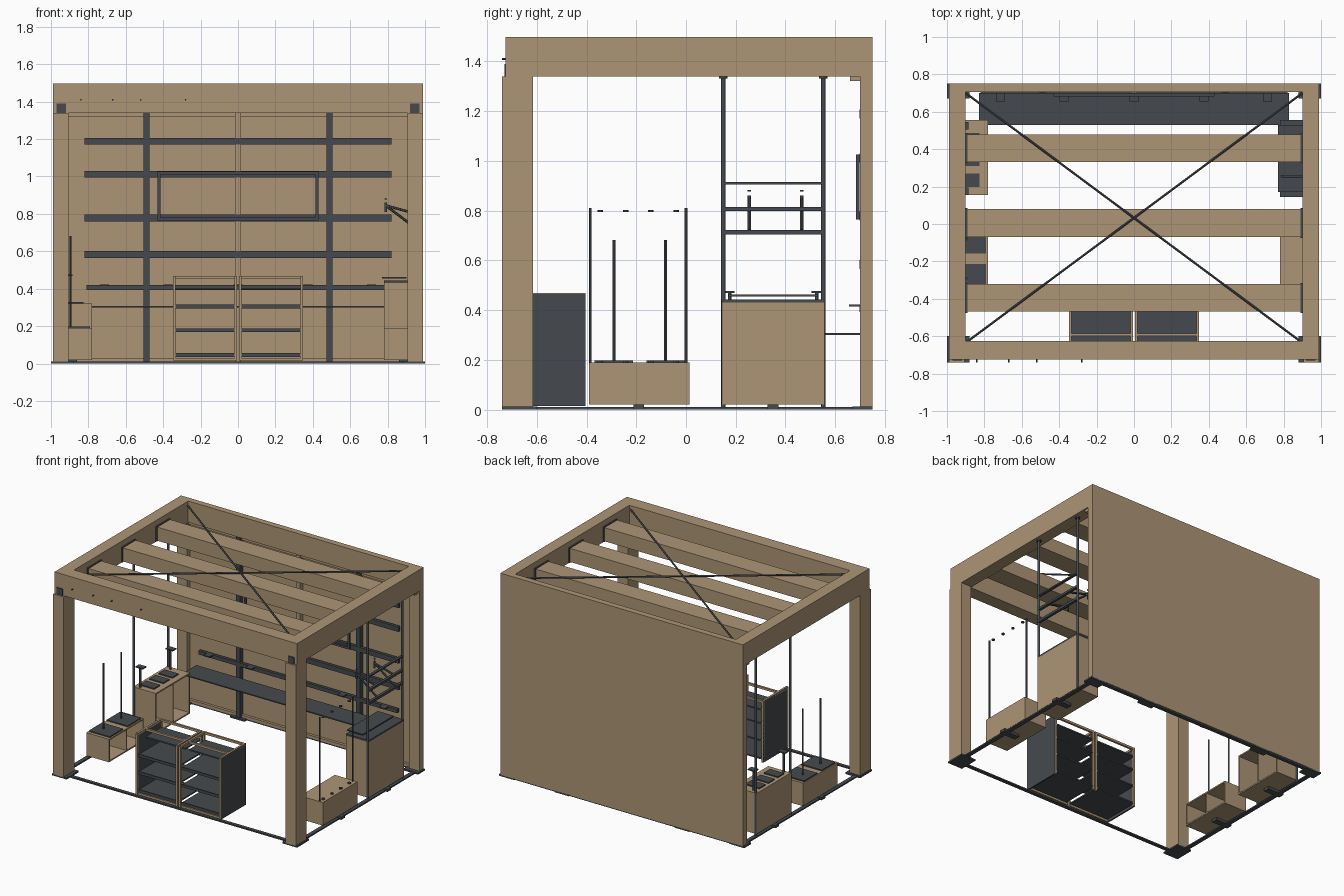
import bpy
from mathutils import Vector

if "Cube" in bpy.data.objects:
    bpy.data.objects.remove(bpy.data.objects["Cube"], do_unlink=True)


def material(name, rgb):
    m = bpy.data.materials.new(name)
    m.use_nodes = True
    m.diffuse_color = (*rgb, 1)
    m.node_tree.nodes["Principled BSDF"].inputs["Base Color"].default_value = (*rgb, 1)
    return m


wood = material("warm_wood", (.42, .3, .18))
steel = material("dark_steel", (.06, .068, .077))


def around(middle, half):
    """Range centred on a value."""
    return middle - half, middle + half


def up(start, size):
    """Range that starts at a value and has a given size."""
    return start, start + size


def box(name, mat, x, y, z):
    """Box filling the given ranges."""
    bpy.ops.mesh.primitive_cube_add(size=1)
    part = bpy.context.object
    part.name = name
    part.location = [sum(limits) / 2 for limits in (x, y, z)]
    part.scale = [abs(limits[1] - limits[0]) for limits in (x, y, z)]
    part.data.materials.append(mat)


def box_pair(name, mat, x, y, z):
    """The same box on the left and on the right."""
    box("left_" + name, mat, x, y, z)
    box("right_" + name, mat, (-x[0], -x[1]), y, z)


def rod(name, start, end, radius):
    """Round steel bar between two points."""
    start, end = Vector(start), Vector(end)
    bpy.ops.mesh.primitive_cylinder_add(radius=radius, depth=(end - start).length, vertices=12)
    part = bpy.context.object
    part.name = name
    part.location = (start + end) / 2
    part.rotation_euler = (end - start).to_track_quat("Z", "Y").to_euler()
    part.data.materials.append(steel)
    bpy.ops.object.shade_smooth_by_angle()


def pole(name, x, y, bottom, top, radius):
    rod(name, (x, y, bottom), (x, y, top), radius)


# Shared sizes
side, inner_side = .99, .905
front, back = -.74, .75
beam_low, beam_high = .01 + 1.33, 1.497
thin, board = .008, .01
ground = (0, .012)
beam_z = (beam_low, beam_high)
post_z = (board, beam_low)
whole_width = (-side, side)
side_x = (inner_side, side)
crate_top, crate_x = .19, (.78, .965)


def open_crate(name, direction, y, top):
    """Wooden crate, open towards the middle, with one divider."""
    inner, outer = [direction * value for value in crate_x]
    base = 2 * board
    box(name + "_back", wood, (outer - direction * board, outer), y, (base, top))
    for level in (base, top - board):
        box(name + "_panel", wood, (inner, outer), y, up(level, board))
    for start in (y[0], sum(y) / 2, y[1] - board):
        box(name + "_upright", wood, (inner, outer), up(start, board), (base, top))


# Roof frame and posts
box_pair("side_beam", wood, (.9, side), (front + .015, back), beam_z)
box_pair("front_post", wood, side_x, (front, -.615), post_z)
box_pair("back_post", wood, side_x, (.7, back - board), post_z)
box_pair("corner_plate", steel, (.92, .97), up(front + board, thin), up(beam_low, .05))
box_pair("front_foot", steel, (.88, 1), (front, -.6), ground)
box_pair("back_foot", steel, (.88, 1), (.67, back), ground)
box_pair("knee_block", wood, (.91, .98), (.66, .7), (.02 + 1.3, beam_low))
box("front_beam", wood, whole_width, (front + .015, -.625), beam_z)
box("back_beam", wood, whole_width, (.705, back), beam_z)
for y in (-.395, .005, .405):
    box("cross_beam", wood, around(0, .89), around(y, .074), (1.35, 1.45))
    box_pair("hanger_plate", steel, (.89, .9), around(y, .08), (1.345, 1.455))
for end in (-.9, .9):
    rod("roof_brace", (end, .7, 1.465), (-end, -.635, 1.465), .006)
for x in (-.84, -.67, -.52, -.28):
    rod("beam_screw", (x, front, 1.41), (x, front + .02, 1.41), .004)

# Floor rails and levelling pads
box_pair("side_floor_rail", steel, around(.96, .015), (-.7, back), (0, board))
for y in (-.19, .35):
    box_pair("side_floor_pad", steel, (.86, side), around(y, .022), (0, 2 * board))
box_pair("back_floor_pad", steel, around(.49, .06), (.69, back), ground)
for name, y in (("front", -.69), ("back", .73)):
    box(name + "_floor_rail", steel, around(0, inner_side), around(y, .013), (0, board))

# Back wall with its rails
wall_face, rail_y = .735, (.698, .72)
box("back_wall", wood, whole_width, (wall_face, back), post_z)
box("wall_stud", wood, around(0, .015), (.7, wall_face), post_z)
for z in (board, beam_low - 2 * board):
    box("wall_batten", wood, around(0, inner_side), (.715, wall_face), up(z, 2 * board))
box_pair("wall_upright", steel, around(.49, .016), (.7, wall_face), post_z)
for z in (.583, .778, 1.012, 1.188):
    box("wall_rail", steel, around(0, .82), rail_y, around(z, .018))
box("low_wall_rail", steel, around(0, .81), rail_y, (.392, .42))
box("wall_shelf", steel, around(0, .83), (.53, .7), up(.3, thin))
for x in (-.715, -.375, 0, .375, .715):
    box("rail_bracket", steel, around(x, .024), (.655, .7), up(.415, thin))

# Hanging frame on the wall
frame_y, frame_bar = (.683, .698), .016
for z in (.765, 1.01):
    box("hanging_frame_bar", steel, around(0, .43), frame_y, up(z, frame_bar))
box_pair("hanging_frame_side", steel, up(.414, frame_bar), frame_y, (.77, 1.02))

# Full height poles
pole_x, pole_ends = .955, (.15, .552)
for x in (-pole_x, pole_x):
    for y in pole_ends:
        pole("tall_pole", x, y, 0, beam_low, .009)
        pole("pole_cap", x, y, beam_low - board, beam_low, .017)

# Counter with a rack above
counter_y, counter_top = (.145, .555), .43
box("counter", wood, crate_x, counter_y, (.02, counter_top))
box("counter_slab", steel, crate_x, counter_y, up(counter_top, .013))
box("counter_tray", steel, (.77, .9), (.17, .53), up(.454, thin))
for z, half in ((.713, .009), (.807, .008), (.91, .005)):
    box("rack_bar", steel, around(pole_x, board), pole_ends, around(z, half))
arm_x, arm_z, arm_radius = .79, .845, .007
for y in (.255, .465):
    for name, z in (("rack_arm", .72), ("rack_brace", .8)):
        rod(name, (pole_x, y, z), (arm_x, y, arm_z), arm_radius)
    pole("rack_hook", arm_x, y, .81, .86, arm_radius)
    pole("rack_button", arm_x, y, .876, .882, arm_radius)

# Crates along both sides
low_crate_y, back_crate_y, back_crate_top = (-.39, .015), (.155, .555), .32
open_crate("left_low_crate", 1, low_crate_y, crate_top)
open_crate("right_low_crate", -1, low_crate_y, crate_top)
open_crate("right_back_crate", -1, back_crate_y, back_crate_top)

# Stands on the low crates
display_x, slim = .937, .006
for y in (-.385, 0):
    pole("display_pole", display_x, y, crate_top, .81, slim)
for y in (-.345, -.243, -.142, -.04):
    for z in (crate_top, .795):
        pole("display_disc", display_x, y, z, z + thin, .011)
for y in (-.29, -.082):
    box("pole_base", steel, (-.96, -.79), around(y, .077), up(crate_top, thin))
    pole("short_pole", -.895, y, crate_top, .682, slim)

# Fittings on the back crate
for y in (.235, .345, .45):
    box("crate_inset", steel, (-.94, -.825), around(y, .036), up(back_crate_top, thin))
for y in (.175, .525):
    pole("tee_stand", -.92, y, back_crate_top, .47, arm_radius)
    box("tee_top", steel, around(-.915, .03), around(y, .021), up(.468, thin))

# Front shelf unit: two open bays with a wooden frame
unit_front, unit_back, unit_half = -.69, -.405, .348
unit_y, unit_z, rim_z = (unit_front, unit_back), (.015, .465), (.452, .468)
bar = .015
box_pair("unit_side", steel, (unit_half - board, unit_half), unit_y, unit_z)
for edge in (bar / 3, unit_half - bar):
    for y in (unit_front - thin, unit_back - bar):
        box_pair("unit_post", wood, up(edge, bar), up(y, bar), unit_z)
    box_pair("unit_side_rail", wood, up(edge, bar), unit_y, rim_z)
bay_x = (bar, unit_half - board)
for y in (-.6, unit_back - bar):
    box_pair("unit_top_rail", wood, bay_x, up(y, bar), rim_z)
box_pair("unit_base_rail", wood, bay_x, up(unit_front, bar), up(bar, bar))
box_pair("unit_top_shelf", steel, bay_x, (-.59, unit_back), up(.395, board))
for z in (.035, .168, .295):
    box_pair("unit_shelf", steel, bay_x, unit_y, up(z, board))
    box_pair("unit_shelf_lip", steel, bay_x, up(unit_front, thin), up(z, 2 * board))
